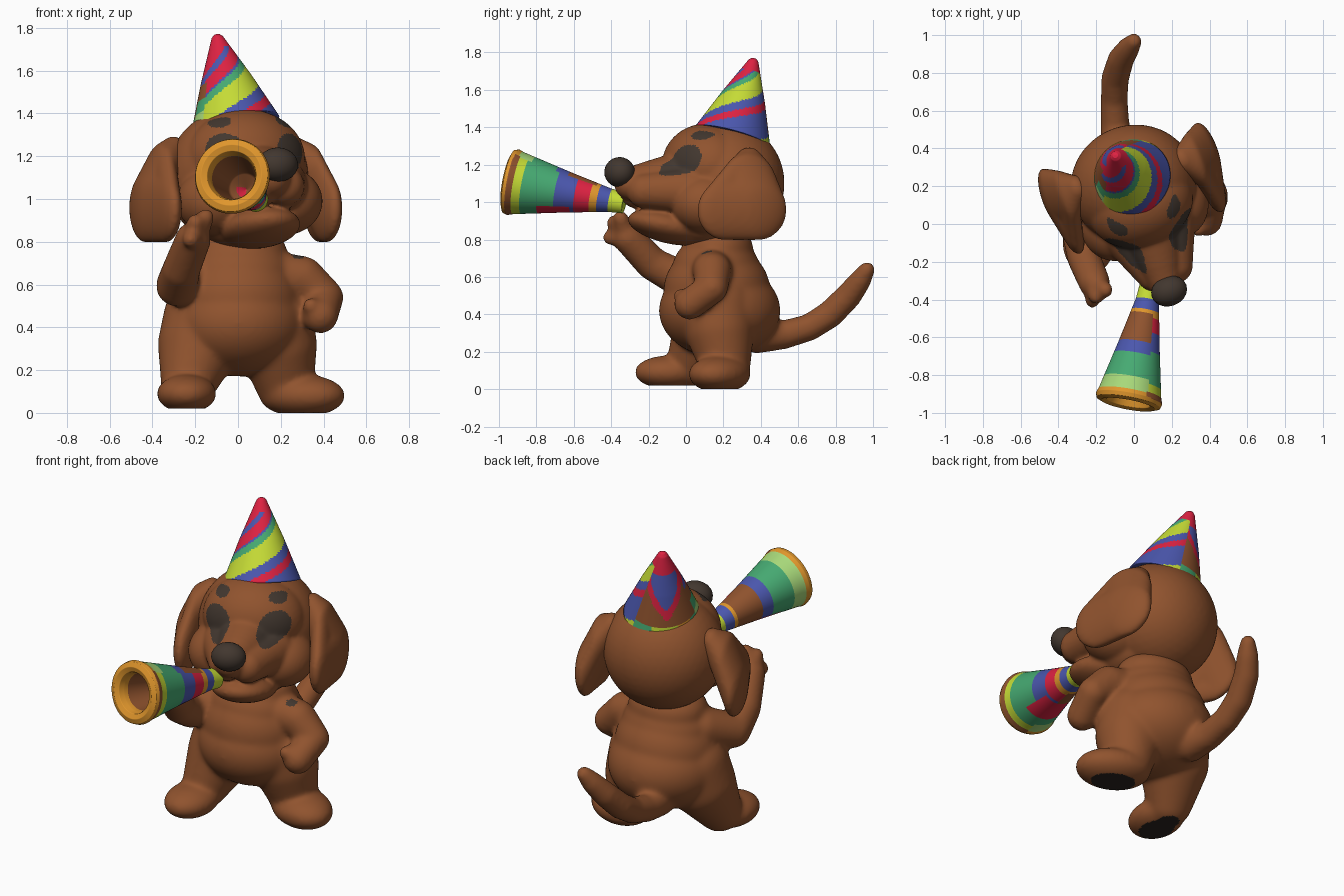
import bpy, bmesh, math
from mathutils import Matrix, Vector

cube = bpy.data.objects.get("Cube")
if cube:
    bpy.data.objects.remove(cube, do_unlink=True)


# Materials
def linear(c):
    c /= 255
    return c / 12.92 if c <= 0.04 else ((c + 0.055) / 1.055) ** 2.4


def material(name, rgb):
    m = bpy.data.materials.new(name)
    m.use_nodes = True
    col = [linear(c) for c in rgb] + [1.0]
    m.diffuse_color = col
    bsdf = m.node_tree.nodes["Principled BSDF"]
    bsdf.inputs["Base Color"].default_value = col
    bsdf.inputs["Roughness"].default_value = 0.7
    return m


MATS = {n: material(n, c) for n, c in {
    "brown": (144, 83, 46), "dark_brown": (66, 55, 47), "sole_black": (42, 35, 31),
    "red": (222, 34, 66), "blue": (75, 87, 174), "green": (70, 170, 114),
    "lime": (198, 220, 54), "pale_green": (168, 217, 122), "orange": (224, 150, 44)}.items()}


# Helpers
def blob(bm, loc, radii, rot=Matrix()):
    mat = Matrix.Translation(loc) @ rot @ Matrix.Diagonal((*radii, 1))
    fine = 4 if max(radii) > .12 else 3
    bmesh.ops.create_icosphere(bm, subdivisions=fine, radius=1, matrix=mat)


def limb(bm, path, steps=8, thick=None):
    """Tapered tube of (x, y, z, radius) points; thick flattens it along x."""
    for a, b in zip(path, path[1:]):
        for i in range(steps + 1):
            p = Vector(a).lerp(Vector(b), i / steps)
            blob(bm, p[:3], (thick or p[3], p[3], p[3]))


def make(name, bm):
    mesh = bpy.data.meshes.new(name)
    bm.to_mesh(mesh)
    bm.free()
    ob = bpy.data.objects.new(name, mesh)
    bpy.context.collection.objects.link(ob)
    return ob


def paint(ob, rule):
    """Give every face the colour named by rule(centre, normal)."""
    slots = {}
    for f in ob.data.polygons:
        key = rule(f.center, f.normal)
        if key not in slots:
            slots[key] = len(slots)
            ob.data.materials.append(MATS[key])
        f.material_index = slots[key]
        f.use_smooth = True


def fuse(name, bm, voxel=0.012, smooth=20):
    """Melt overlapping blobs into one soft skin."""
    ob = make(name, bm)
    rm = ob.modifiers.new("skin", "REMESH")
    rm.mode, rm.voxel_size = "VOXEL", voxel
    sm = ob.modifiers.new("soften", "SMOOTH")
    sm.factor, sm.iterations = 0.5, smooth
    bpy.context.view_layer.update()
    dg = bpy.context.evaluated_depsgraph_get()
    mesh = bpy.data.meshes.new_from_object(ob.evaluated_get(dg))
    ob.modifiers.clear()
    ob.data = mesh
    return ob


def lathe(name, profile, a, b, steps=10, n=96):
    """Revolve (t, radius) points around the axis from a to b."""
    a, axis = Vector(a), Vector(b) - Vector(a)
    q = axis.to_track_quat("Z", "Y")
    pts = [Vector(p).lerp(Vector(r), i / steps)
           for p, r in zip(profile, profile[1:]) for i in range(steps)]
    pts.append(Vector(profile[-1]))
    bm = bmesh.new()
    rings = []
    for t, r in pts:
        rings.append([bm.verts.new(a + axis * t + q @ Vector(
            (r * math.cos(k * math.tau / n), r * math.sin(k * math.tau / n), 0)))
            for k in range(n)])
    for lo, hi in zip(rings, rings[1:]):
        for k in range(n):
            j = (k + 1) % n
            bm.faces.new((lo[k], lo[j], hi[j], hi[k]))
    bmesh.ops.remove_doubles(bm, verts=bm.verts, dist=0.00005)
    bmesh.ops.recalc_face_normals(bm, faces=bm.faces)
    return make(name, bm)


def along(p, a, b):
    a, axis = Vector(a), Vector(b) - Vector(a)
    t = (p - a).dot(axis) / axis.length_squared
    return t, p - a - axis * t


def band(s, bands):
    return next((c for limit, c in bands if s < limit), bands[-1][1])


# Body: torso, legs, feet, arms and tail
bm = bmesh.new()
blob(bm, (0, .18, .42), (.325, .325, .25))
blob(bm, (0, .165, .53), (.3, .285, .25))
blob(bm, (0, .16, .64), (.265, .235, .19))
blob(bm, (0, .17, .75), (.23, .19, .14))
limb(bm, [(-.15, .15, .44, .2), (-.185, .12, .32, .19), (-.235, .02, .13, .125)])
limb(bm, [(.15, .17, .44, .2), (.185, .18, .32, .185), (.22, .21, .13, .135)])
blob(bm, (-.24, -.095, .09), (.14, .18, .09))
blob(bm, (.3, .18, .08), (.21, .155, .1), Matrix.Rotation(math.radians(-25), 4, "Z"))
# right arm raised, with fingers
limb(bm, [(-.19, .12, .65, .115), (-.285, -.04, .595, .1), (-.265, -.18, .67, .09),
          (-.21, -.31, .81, .085)])
for tip in ((-.15, -.35, .915), (-.2, -.385, .89), (-.22, -.405, .81)):
    limb(bm, [(-.2, -.32, .83, .06), (*tip, .042)])
# left arm bent to the hip
limb(bm, [(.18, .14, .64, .115), (.3, .14, .63, .105), (.41, .14, .54, .085),
          (.385, .02, .455, .085)])
limb(bm, [(.36, .02, .48, .055), (.34, -.03, .5, .04)])
limb(bm, [(-.08, .38, .29, .1), (-.1, .52, .29, .078), (-.105, .66, .33, .073),
          (-.1, .77, .4, .075), (-.07, .87, .5, .071), (-.03, .93, .58, .061),
          (0, .968, .64, .044)])
body = fuse("body", bm)
for v in body.data.vertices:
    v.co.z = max(v.co.z, .02 if v.co.x < 0 else 0)


def body_colour(c, n):
    if c.z < .03 and n.z < -.95:
        return "sole_black"
    mark = (c - Vector((.28, .11, .73))).length < .03
    return "dark_brown" if mark else "brown"


paint(body, body_colour)

# Head, turned toward the model's left: skull, forehead, cheeks, muzzle, jaw
HEAD = Matrix.Translation((0, .2, 0)) @ Matrix.Rotation(math.radians(20), 4, "Z")
bm = bmesh.new()
blob(bm, (0, .01, 1.1), (.335, .315, .33))
blob(bm, (0, -.1, 1.19), (.285, .23, .23))
for s in (-1, 1):
    blob(bm, (s * .17, -.16, .99), (.18, .19, .16))
    limb(bm, [(s * .13, -.22, 1.06, .13), (s * .06, -.47, 1.06, .095)])
limb(bm, [(0, -.22, 1.1, .175), (-.02, -.52, 1.1, .09)])
blob(bm, (0, -.12, .9), (.23, .22, .145))
blob(bm, (0, -.31, .865), (.18, .23, .085), Matrix.Rotation(math.radians(-13), 4, "X"))
bmesh.ops.transform(bm, matrix=HEAD, verts=bm.verts)
head = fuse("head", bm, 0.01, 12)


def head_colour(c, n):
    p = HEAD.inverted() @ c
    x = abs(p.x)
    eye = ((x - .16) / .08) ** 2 + ((p.z - 1.225) / .082) ** 2 < 1
    brow = ((x - .155) / .045) ** 2 + ((p.z - 1.357 + (x - .155) * .3) / .02) ** 2 < 1
    return "dark_brown" if p.y < -.05 and (eye or brow) else "brown"


paint(head, head_colour)

# Nose
bm = bmesh.new()
blob(bm, (-.015, -.585, 1.16), (.097, .08, .081))
bmesh.ops.transform(bm, matrix=HEAD, verts=bm.verts)
paint(make("nose", bm), lambda c, n: "dark_brown")

# Ears: thin drooping flaps with a broad two-cornered bottom
for side, s, dy in (("left", 1, .01), ("right", -1, .06)):
    bm = bmesh.new()
    top, mid, front, back = [(s * x, y + dy, z, r) for x, y, z, r in (
        (.29, .03, 1.22, .075), (.36, 0, 1.1, .16),
        (.39, -.14, .955, .16), (.425, .03, .96, .165))]
    limb(bm, [top, mid, front, back, mid], 10, .058)
    bmesh.ops.transform(bm, matrix=HEAD, verts=bm.verts)
    paint(fuse(side + "_ear", bm, smooth=8), lambda c, n: "brown")

# Party hat with spiral stripes and a chevron at the back
TIP, BRIM = (-.1, .365, 1.77), (-.013, .248, 1.345)
hat = lathe("party_hat", [(0, 0), (.008, .015), (.035, .027), (.5, .12), (1, .21), (1, 0)],
            TIP, BRIM, 24)
SPIRAL = [(.25, "red"), (.35, "blue"), (.52, "red"), (.55, "blue"), (.65, "green"),
          (.9, "lime"), (1.02, "blue"), (1.12, "red"), (1.45, "blue"), (1.6, "lime")]


def hat_colour(c, n):
    t, d = along(c, TIP, BRIM)
    angle = math.atan2(d.x, -d.y)
    turn = (angle + 2.36 + math.pi) % math.tau - math.pi
    if t < .17:
        return "red"
    if abs(turn) < 1.1:
        if t > .87:
            return band(turn, [(-.5, "green"), (.35, "lime"), (.8, "orange"), (2, "green")])
        if t < .25:
            return "red"
        return band(t + .35 * abs(turn), [(.68, "blue"), (.8, "red"), (2, "brown")])
    if -1.5 < angle < -.8 and t > .55:
        return band(t, [(.7, "brown"), (.86, "green"), (2, "pale_green")])
    return band(t + .3 * angle / (math.pi / 2), SPIRAL)


paint(hat, hat_colour)

# Party horn with coloured bands and a rolled rim
MOUTH, BELL = (.085, -.33, .995), (-.03, -.945, 1.11)
horn = lathe("party_horn", [(0, 0), (0, .056), (.12, .062), (.5, .11), (.92, .168),
                            (.965, .178), (1, .172), (1.018, .144), (1, .116),
                            (.95, .106), (.5, .07), (.4, 0)], MOUTH, BELL, 12)
BANDS = [(.13, "lime"), (.22, "blue"), (.29, "orange"), (.41, "red"), (.58, "blue"),
         (.86, "green"), (.92, "lime"), (.97, "brown")]
FAR_BANDS = [(.13, "lime"), (.21, "blue"), (.26, "orange"), (.5, "brown"), (.59, "blue"),
             (.83, "green"), (.93, "pale_green"), (2, "orange")]


def horn_colour(c, n):
    t, d = along(c, MOUTH, BELL)
    if t > .97:
        return "orange"
    if n.dot(d) < 0 and t > .39:
        spot = t < .46 and d.z < .01 and d.x < 0
        return "orange" if t > .93 else "red" if spot else "brown"
    if n.z < -.72 and .43 < t < .7:
        return "red"
    near = n.x > 0 and n.z < .75
    return band(t, BANDS if near else FAR_BANDS)


paint(horn, horn_colour)
